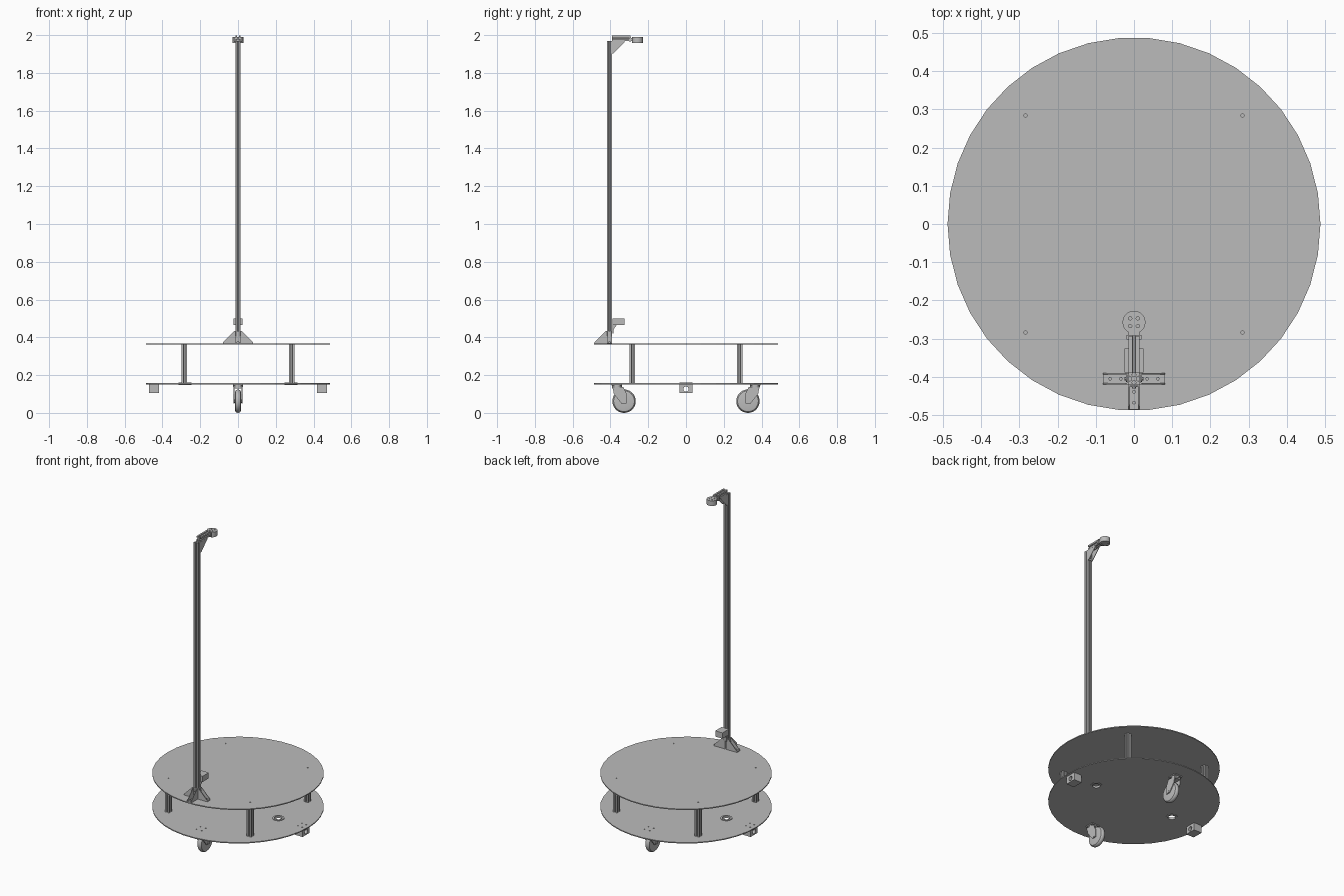
import bpy, bmesh, math
from mathutils import Matrix, Vector

if "Cube" in bpy.data.objects:
    bpy.data.objects.remove(bpy.data.objects["Cube"], do_unlink=True)

grey = bpy.data.materials.new("plain grey")
grey.use_nodes = True
grey.diffuse_color = (0.5, 0.5, 0.5, 1)
grey.node_tree.nodes["Principled BSDF"].inputs["Base Color"].default_value = (0.5, 0.5, 0.5, 1)

AXES = {"x": lambda u, v, w: (w, u, v),
        "y": lambda u, v, w: (u, w, v),
        "z": lambda u, v, w: (u, v, w)}


def add_prism(bm, pts, axis, lo, hi):
    """Extrude a closed outline along an axis."""
    at = AXES[axis]
    a = [bm.verts.new(at(u, v, lo)) for u, v in pts]
    b = [bm.verts.new(at(u, v, hi)) for u, v in pts]
    bm.faces.new(a)
    bm.faces.new(b)
    for i in range(len(pts)):
        j = (i + 1) % len(pts)
        bm.faces.new((a[i], a[j], b[j], b[i]))


def circle(u, v, r, n=20):
    return [(u + r * math.cos(math.tau * i / n), v + r * math.sin(math.tau * i / n)) for i in range(n)]


def rect(u0, u1, v0, v1):
    return [(u0, v0), (u1, v0), (u1, v1), (u0, v1)]


def finish(name, bm, matrix=None, smooth=False):
    bmesh.ops.recalc_face_normals(bm, faces=bm.faces[:])
    me = bpy.data.meshes.new(name)
    bm.to_mesh(me)
    bm.free()
    me.materials.append(grey)
    ob = bpy.data.objects.new(name, me)
    bpy.context.collection.objects.link(ob)
    if matrix:
        ob.matrix_world = matrix
    if smooth:
        bpy.ops.object.select_all(action="DESELECT")
        ob.select_set(True)
        bpy.context.view_layer.objects.active = ob
        bpy.ops.object.shade_smooth_by_angle(angle=math.radians(35))
    return ob


def make(name, *prisms, matrix=None, smooth=False):
    bm = bmesh.new()
    for p in prisms:
        add_prism(bm, *p)
    return finish(name, bm, matrix, smooth)


def cut(ob, *prisms):
    cutter = make(ob.name + "_cutter", *prisms)
    cutter.hide_render = True
    cutter.display_type = "WIRE"
    cutter.hide_set(True)
    mod = ob.modifiers.new("holes", "BOOLEAN")
    mod.operation = "DIFFERENCE"
    mod.object = cutter
    mod.solver = "EXACT"


def slotted(u, v):
    """Square rail section with a slot in each side."""
    h, s, t, w, c = 0.0145, 0.004, 0.003, 0.0075, 0.006
    side = [(h, -h), (h, -s), (h - t, -s), (h - t, -w), (c, -t),
            (c, t), (h - t, w), (h - t, s), (h, s)]
    out = []
    for k in range(4):
        for x, y in side:
            for _ in range(k):
                x, y = -y, x
            out.append((u + x, v + y))
    return out


def ring(name, profile, centre, axis, n=32):
    """Spin a closed (radius, height) loop around an axis."""
    bm = bmesh.new()
    vs = [bm.verts.new((r, 0, z)) for r, z in profile]
    es = [bm.edges.new((vs[i], vs[(i + 1) % len(vs)])) for i in range(len(vs))]
    bmesh.ops.spin(bm, geom=vs + es, axis=(0, 0, 1), cent=(0, 0, 0),
                   angle=math.tau, steps=n, use_merge=True)
    bmesh.ops.remove_doubles(bm, verts=bm.verts[:], dist=1e-5)
    m = Matrix.Translation(centre)
    if axis == "x":
        m = m @ Matrix.Rotation(math.pi / 2, 4, "Y")
    return finish(name, bm, m, True)


LOW, HIGH, POST_Y, S = 0.157, 0.367, -0.405, 0.284
corners = [(x, y) for x in (-S, S) for y in (-S, S)]

# Round decks with bolt holes
bolts = [("z", circle(x, y, 0.0045, 10)) for x, y in corners]
upper = make("upper_deck", (circle(0, 0, 0.488, 38), "z", HIGH - 0.006, HIGH))
cut(upper, *[(p, a, 0.35, 0.38) for a, p in bolts])

holes = [circle(x, 0, 0.03, 24) for x in (-0.28, 0.28)]
for s in (-1, 1):
    holes += [circle(x, s * y, 0.004, 8) for x in (-0.018, 0.018) for y in (0.345, 0.385)]
    holes += [circle(s * x, y, 0.004, 8) for x in (0.43, 0.46) for y in (-0.02, 0.02)]
lower = make("lower_deck", (circle(0, 0, 0.488, 38), "z", LOW - 0.006, LOW))
cut(lower, *[(p, "z", 0.14, 0.17) for p in holes])

# Slotted pillars between the decks
for i, (x, y) in enumerate(corners):
    make(f"pillar_{i + 1}", (slotted(x, y), "z", LOW, HIGH - 0.006))

for s, side in ((-1, "right"), (1, "left")):
    # Cable grommet
    ring(side + "_grommet", [(0.022, -0.009), (0.034, -0.009), (0.034, -0.006), (0.0305, -0.006),
                             (0.0305, 0), (0.034, 0), (0.034, 0.004), (0.022, 0.004)],
         (s * 0.28, 0, LOW), "z")
    # Bored block under the deck edge
    x0, x1 = sorted((s * 0.417, s * 0.472))
    block = make(side + "_block", (rect(-0.034, 0.034, 0.104, LOW - 0.006), "x", x0, x1))
    cut(block, (circle(0, 0.126, 0.014), "x", x0 - 0.01, x1 + 0.01))

# Swivel casters, each trailing toward the middle
for s, end in ((-1, "front"), (1, "back")):
    wy, my, wz = s * 0.328, s * 0.366, 0.062
    ring(end + "_wheel", [(0.008, -0.016), (0.045, -0.016), (0.055, -0.014), (0.060, -0.008),
                          (0.062, 0), (0.060, 0.008), (0.055, 0.014), (0.045, 0.016),
                          (0.008, 0.016)], (0, wy, wz), "x")
    make(end + "_axle", (circle(wy, wz, 0.0085, 12), "x", -0.025, 0.025), smooth=True)
    cheek = [(wy - s * 0.014, 0.05), (wy + s * 0.014, 0.05), (my + s * 0.016, 0.1),
             (my + s * 0.022, 0.136), (my - s * 0.034, 0.136), (wy - s * 0.014, 0.1)]
    make(end + "_fork", (cheek, "x", -0.024, -0.019), (cheek, "x", 0.019, 0.024),
         (rect(my - 0.026, my + 0.022, 0.128, 0.137), "x", -0.024, 0.024))
    make(end + "_swivel", (circle(0, my, 0.026, 24), "z", 0.136, 0.144),
         (rect(-0.027, 0.027, my - 0.028, my + 0.028), "z", 0.145, LOW - 0.006))

# Mast
make("mast", (slotted(0, POST_Y), "z", HIGH, 1.97))


def bracket(name, matrix):
    """Right-angle bracket with two side walls and screw heads."""
    L, t, h = 0.066, 0.004, 0.0145
    wall = [(0, 0), (L, 0), (L, 0.007), (0.007, L), (0, L)]
    parts = [(rect(0, L, -h, h), "z", 0, t), (rect(-h, h, 0, L), "x", 0, t),
             (wall, "y", -h, -h + 0.003), (wall, "y", h - 0.003, h)]
    for d in (0.02, 0.048):
        parts += [(circle(d, 0, 0.009, 16), "z", t, t + 0.003),
                  (circle(d, 0, 0.005, 6), "z", t + 0.003, t + 0.007),
                  (circle(0, d, 0.009, 16), "x", t, t + 0.003),
                  (circle(0, d, 0.005, 6), "x", t + 0.003, t + 0.007)]
    # upright leg outlines use (y, z) order
    make(name, *parts, matrix=matrix)


for name, deg in (("left", 0), ("right", 180), ("front", 270)):
    turn = Matrix.Rotation(math.radians(deg), 4, "Z")
    bracket(name + "_foot_bracket",
            Matrix.Translation((0, POST_Y, HIGH)) @ turn @ Matrix.Translation((0.0145, 0, 0)))
bracket("arm_bracket", Matrix.Translation((0, POST_Y + 0.0145, 1.969))
        @ Matrix.Rotation(math.pi / 2, 4, "Z") @ Matrix.Rotation(math.pi, 4, "X"))

# Lower sensor on a curved support
make("sensor_support", ([(-0.39, 0.42), (-0.385, 0.42), (-0.382, 0.445), (-0.368, 0.463),
                         (-0.368, 0.468), (-0.39, 0.468)], "x", -0.012, 0.012))
make("sensor_box", (rect(-0.025, 0.025, -0.388, -0.326), "z", 0.464, 0.5))

# Top arm and round head
make("top_arm", (slotted(0, 1.984), "y", POST_Y + 0.0145, -0.293))
make("head_neck", (rect(-0.02, 0.02, -0.302, -0.29), "z", 1.966, 1.99),
     (rect(-0.015, 0.015, -0.292, -0.275), "z", 1.968, 1.986))
head = make("head", (circle(0, -0.257, 0.03, 28), "z", 1.957, 1.989), smooth=True)
cut(head, *[(circle(x, -0.257 + y, 0.0045, 10), "z", 1.979, 2.0)
            for x in (-0.01, 0.01) for y in (-0.01, 0.01)],
    (circle(0, -0.257, 0.02), "z", 1.94, 1.961))
